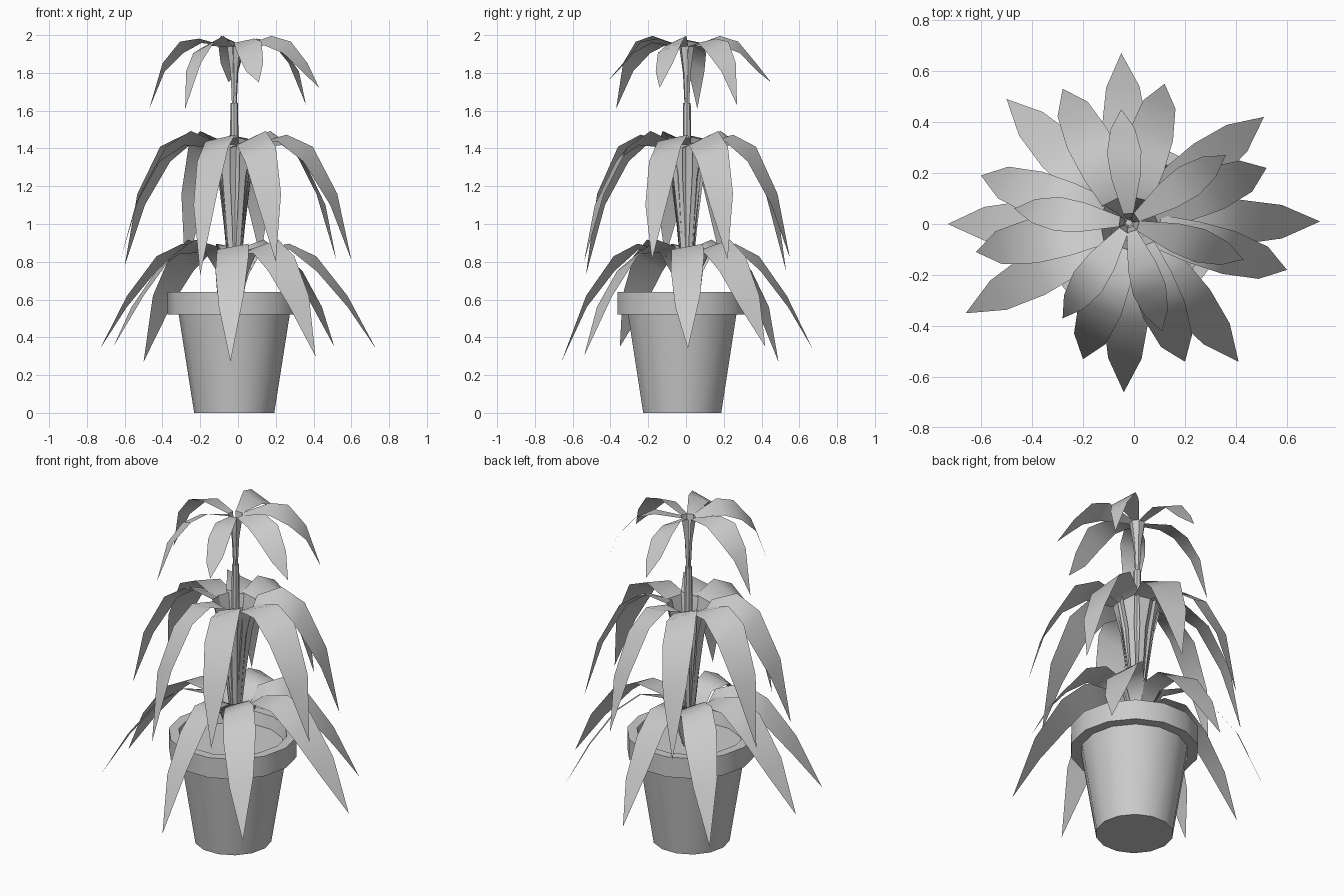
import bpy, bmesh, math
from mathutils import Vector

cube = bpy.data.objects.get("Cube")
if cube:
    bpy.data.objects.remove(cube, do_unlink=True)

grey = bpy.data.materials.new("plain grey")
grey.use_nodes = True
COLOUR = (0.6, 0.6, 0.6, 1)
grey.diffuse_color = COLOUR
grey.node_tree.nodes["Principled BSDF"].inputs["Base Color"].default_value = COLOUR

AXIS = Vector((-0.02, 0.005, 0))
ROLL = 0.45


def finish(bm, name, angle):
    mesh = bpy.data.meshes.new(name)
    bm.to_mesh(mesh)
    bm.free()
    mesh.materials.append(grey)
    obj = bpy.data.objects.new(name, mesh)
    bpy.context.collection.objects.link(obj)
    bpy.ops.object.select_all(action='DESELECT')
    obj.select_set(True)
    bpy.context.view_layer.objects.active = obj
    bpy.ops.object.shade_smooth_by_angle(angle=math.radians(angle))
    return obj


def lathe(name, profile, centre, sides):
    """Turn a (radius, height) profile; both ends are closed with a flat cap."""
    bm = bmesh.new()
    rings = []
    for r, z in profile:
        ring = []
        for i in range(sides):
            a = math.tau * i / sides
            ring.append(bm.verts.new((centre.x + r * math.cos(a), centre.y + r * math.sin(a), z)))
        rings.append(ring)
    for low, high in zip(rings, rings[1:]):
        for i in range(sides):
            j = (i + 1) % sides
            bm.faces.new((low[i], low[j], high[j], high[i]))
    bm.faces.new(rings[0][::-1])
    bm.faces.new(rings[-1])
    return finish(bm, name, 40)


def leaf(bm, tip, spine, width, roll_start):
    """Arching blade: spine rows are (share of reach, height, share of width).
    Past roll_start the blade turns onto its side, counterclockwise edge up."""
    tip = Vector(tip)
    reach = Vector((tip.x - AXIS.x, tip.y - AXIS.y, 0))
    side = Vector((-reach.y, reach.x, 0)).normalized()
    rows = []
    for share, z, w in spine:
        mid = AXIS + reach * share + Vector((0, 0, z))
        roll = ROLL * min(1, max(0, (share - roll_start) * 3))
        half = (side + Vector((0, 0, roll))) * width * w / 2
        rows.append((bm.verts.new(mid - half), bm.verts.new(mid + half)))
    for (a, b), (c, d) in zip(rows, rows[1:]):
        bm.faces.new((a, c, d, b))
    bm.faces.new((rows[-1][0], bm.verts.new(tip), rows[-1][1]))


def whorl(name, tips, spine, width):
    bm = bmesh.new()
    for i, tip in enumerate(tips):
        leaf(bm, tip, spine, width, 0 if i % 2 else 0.25)
    finish(bm, name, 60)


# Pot with a projecting rim, and the soil closing it inside
lathe("pot", [(0.212, 0), (0.294, 0.52), (0.352, 0.52), (0.352, 0.64),
              (0.298, 0.64), (0.28, 0.57)], Vector((-0.02, -0.02, 0)), 14)

# Main stem
lathe("stem", [(0.028, 0.56), (0.025, 1.2), (0.02, 1.64)], AXIS, 8)

# Leaves in three tiers, listed by the position of each tip
whorl("lower_leaves",
      [(-0.04, -0.66, 0.27), (0.41, -0.54, 0.30), (0.73, 0.01, 0.34), (0.51, 0.42, 0.35),
       (-0.05, 0.67, 0.34), (-0.5, 0.49, 0.27), (-0.73, 0, 0.34), (-0.66, -0.35, 0.35)],
      [(0.04, 0.57, 0.15), (0.1, 0.74, 0.45), (0.19, 0.865, 0.75), (0.39, 0.88, 0.95),
       (0.58, 0.79, 1), (0.8, 0.59, 0.75)], 0.175)
whorl("middle_leaves",
      [(-0.2, -0.53, 0.73), (0.2, -0.54, 0.8), (0.6, -0.18, 0.81), (0.52, 0.22, 0.81),
       (0.12, 0.55, 0.82), (-0.28, 0.53, 0.75), (-0.6, 0.19, 0.78), (-0.62, -0.11, 0.82)],
      [(0.04, 0.7, 0.12), (0.08, 1.0, 0.35), (0.12, 1.25, 0.6), (0.18, 1.42, 0.75),
       (0.41, 1.455, 0.95), (0.63, 1.37, 1), (0.85, 1.13, 0.75)], 0.175)
whorl("top_leaves",
      [(-0.47, 0.06, 1.61), (-0.28, -0.37, 1.61), (0.11, -0.42, 1.75),
       (0.43, -0.14, 1.72), (0.36, 0.27, 1.63), (-0.05, 0.45, 1.75)],
      [(0.02, 1.6, 0.1), (0.04, 1.8, 0.16), (0.08, 1.94, 0.3), (0.4, 1.97, 0.85),
       (0.62, 1.935, 1), (0.83, 1.83, 0.7)], 0.135)
